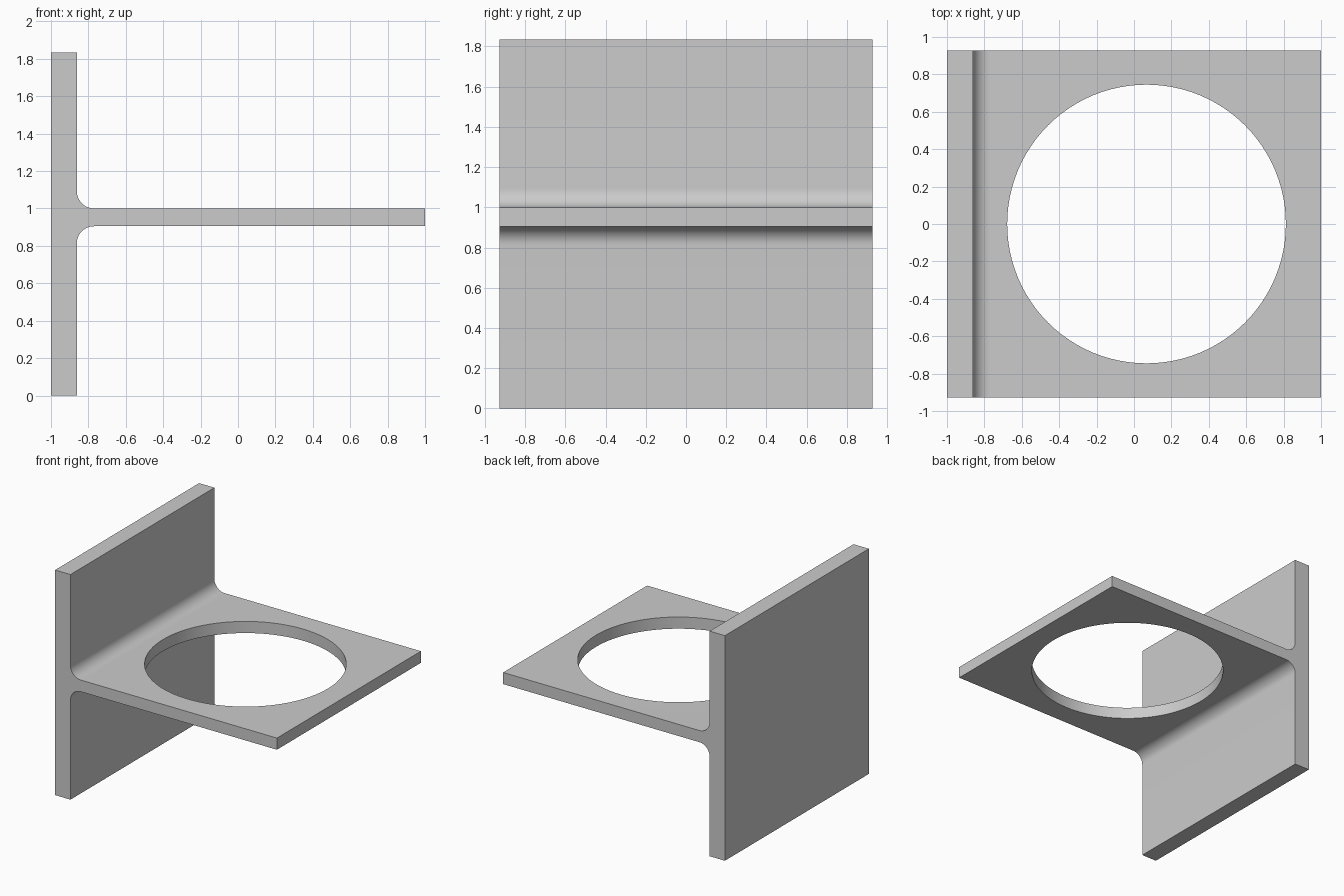
import bpy, bmesh
from math import cos, sin, pi, radians

cube = bpy.data.objects.get("Cube")
if cube:
    bpy.data.objects.remove(cube, do_unlink=True)

LEFT, FACE, RIGHT = -1.0, -0.862, 1.0     # plate back, plate front, shelf tip
HEIGHT, LOW, TOP = 1.835, 0.905, 1.0      # plate height, shelf underside and top
HALF_DEPTH, FILLET = 0.927, 0.093
HOLE_X, HOLE_R = 0.067, 0.745

grey = bpy.data.materials.new("plain grey")
grey.use_nodes = True
colour = (0.6, 0.6, 0.6, 1)
grey.diffuse_color = colour
grey.node_tree.nodes["Principled BSDF"].inputs["Base Color"].default_value = colour


def arc(cx, cz, start, end, steps=12):
    angles = [radians(start + (end - start) * i / steps) for i in range(steps + 1)]
    return [(cx + FILLET * cos(a), cz + FILLET * sin(a)) for a in angles]


# Sideways T profile with both inner corners rounded
profile = [(LEFT, 0), (FACE, 0)]
profile += arc(FACE + FILLET, LOW - FILLET, 180, 90)
profile += [(RIGHT, LOW), (RIGHT, TOP)]
profile += arc(FACE + FILLET, TOP + FILLET, 270, 180)
profile += [(FACE, HEIGHT), (LEFT, HEIGHT)]

bm = bmesh.new()
face = bm.faces.new([bm.verts.new((x, -HALF_DEPTH, z)) for x, z in profile])
extruded = bmesh.ops.extrude_face_region(bm, geom=[face])["geom"]
bmesh.ops.translate(bm, vec=(0, 2 * HALF_DEPTH, 0),
                    verts=[v for v in extruded if isinstance(v, bmesh.types.BMVert)])
bmesh.ops.recalc_face_normals(bm, faces=bm.faces)
mesh = bpy.data.meshes.new("bracket")
bm.to_mesh(mesh)
bm.free()
mesh.materials.append(grey)
bracket = bpy.data.objects.new("bracket", mesh)
bpy.context.collection.objects.link(bracket)

# Round hole through the shelf
bpy.ops.mesh.primitive_cylinder_add(vertices=96, radius=HOLE_R, depth=0.4,
                                    location=(HOLE_X, 0, (LOW + TOP) / 2))
cutter = bpy.context.object
cutter.name = "hole_cutter"
cutter.hide_render = True
cutter.data.materials.append(grey)

bpy.ops.object.select_all(action='DESELECT')
bracket.select_set(True)
bpy.context.view_layer.objects.active = bracket
cut = bracket.modifiers.new("hole", 'BOOLEAN')
cut.operation = 'DIFFERENCE'
cut.solver = 'EXACT'
cut.object = cutter
bpy.ops.object.modifier_apply(modifier=cut.name)
bpy.data.objects.remove(cutter, do_unlink=True)

# Smooth fillets and hole wall, sharp plate edges
bpy.ops.object.shade_smooth_by_angle(angle=radians(30))
